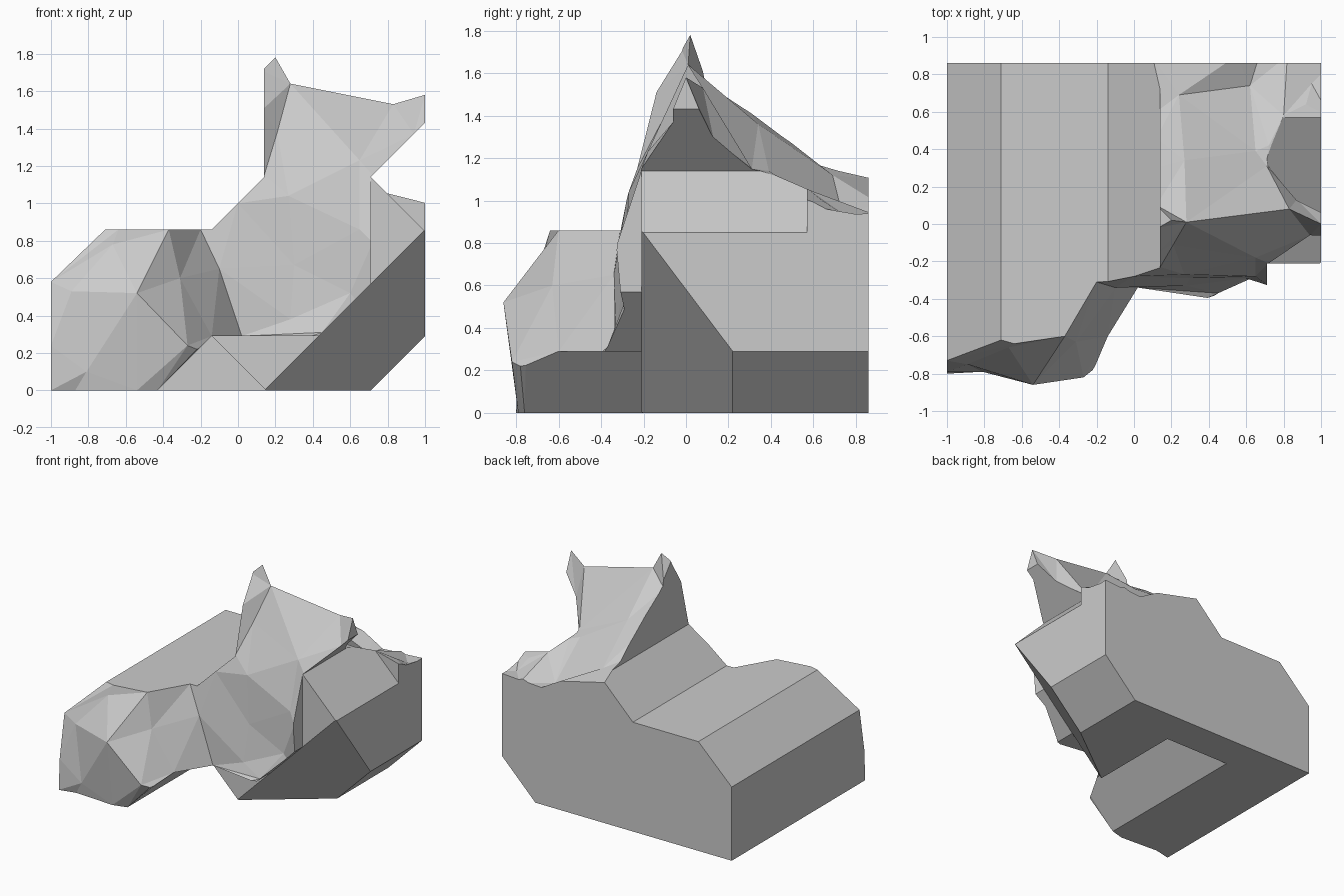
import bpy, bmesh
from mathutils import Vector
from mathutils.geometry import delaunay_2d_cdt

if "Cube" in bpy.data.objects:
    bpy.data.objects.remove(bpy.data.objects["Cube"])


def finish(bm, name):
    bmesh.ops.recalc_face_normals(bm, faces=bm.faces)
    mesh = bpy.data.meshes.new(name)
    bm.to_mesh(mesh)
    bm.free()
    ob = bpy.data.objects.new(name, mesh)
    bpy.context.collection.objects.link(ob)
    return ob


def sweep(name, points, move):
    """Solid from a flat outline moved along a vector."""
    bm = bmesh.new()
    face = bm.faces.new([bm.verts.new(p) for p in points])
    new = bmesh.ops.extrude_face_region(bm, geom=[face])["geom"]
    bmesh.ops.translate(bm, vec=move, verts=[v for v in new if isinstance(v, bmesh.types.BMVert)])
    return finish(bm, name)


def prism(name, outline, y0, y1):
    return sweep(name, [(x, y0, z) for x, z in outline], (0, y1 - y0, 0))


def field(name, points, cap, place):
    """Faceted relief solid: relief (u, v, h) triangulated, closed off at a cap."""
    uv, _, tris, origin, _, _ = delaunay_2d_cdt([Vector(p[:2]) for p in points], [], [], 0, 1e-5)
    bm = bmesh.new()
    vs = [bm.verts.new((p.x, p.y, points[o[0]][2])) for p, o in zip(uv, origin)]
    faces = [bm.faces.new([vs[i] for i in t]) for t in tris]
    new = bmesh.ops.extrude_face_region(bm, geom=faces, use_keep_orig=True)["geom"]
    for v in new:
        if isinstance(v, bmesh.types.BMVert):
            v.co.z = cap
    for v in bm.verts:
        v.co = place(*v.co)
    return finish(bm, name)


def boolean(ob, cutter, operation):
    mod = ob.modifiers.new(operation.lower(), 'BOOLEAN')
    mod.operation, mod.solver, mod.object = operation, 'EXACT', cutter
    bpy.context.view_layer.objects.active = ob
    bpy.ops.object.modifier_apply(modifier=mod.name)
    bpy.data.objects.remove(cutter)


# Main block: stepped and bevelled profile running front to back
cliff = prism("cliff_block", [
    (-1, 0), (.71, 0), (1, .29), (1, 2), (.14, 2), (.14, 1.14),
    (-.14, .86), (-.71, .86), (-1, .58)], -1, .86)

# Rugged front: (x, z, y)
front = [
    (-1.2, -.2, -.8), (1.2, -.2, -.3), (-1.2, 2, .3), (1.2, 2, .3),
    (-1, 0, -.8), (-.87, 0, -.77), (-.54, 0, -.79), (-.43, 0, -.76),
    (-1, .24, -.79), (-.81, .1, -.79), (-1, .58, -.73), (-.89, .53, -.75),
    (-.67, .78, -.66), (-.54, .52, -.86), (-.31, .6, -.63), (-.27, .24, -.82),
    (-.22, .22, -.78), (-.14, .29, -.6), (-.64, .86, -.64), (-.37, .86, -.6),
    (-.2, .86, -.31), (-.1, .65, -.34), (.02, .29, -.34), (.28, .38, -.33),
    (.45, .31, -.37), (.3, .67, -.29), (.27, 1.04, -.27), (.65, .86, -.28),
    (.6, .52, -.29), (.72, .79, -.33), (0, 1, -.28), (.14, 1.15, -.23),
    (.65, 1.23, -.18), (.72, 1.15, -.21), (1.1, 1.12, -.23), (.94, 1.37, -.06),
    (1, 1.58, 0), (.83, 1.53, .08), (.28, 1.64, .01), (.2, 1.78, .02),
    (.13, 1.71, -.02), (.13, 1.5, -.15), (.21, 1.38, -.11)]
boolean(cliff, field("front_relief", front, 2, lambda u, v, h: (u, h, v)), 'INTERSECT')

# Rugged summit and back slope: (x, y, z)
top = [
    (-1.2, -1.2, 3), (1.2, -1.2, 3), (-1.2, 1, 2.5), (1.2, 1, .96),
    (.13, -.02, 1.71), (.2, .02, 1.78), (.28, .01, 1.64), (.83, .08, 1.53),
    (1, 0, 1.58), (1.02, .06, 1.43), (.87, .13, 1.29), (.71, .31, 1.15),
    (.65, .39, 1.14), (.27, .34, 1.36), (.12, .1, 1.55), (.12, .3, 1.42),
    (.12, .46, 1.3), (.12, .6, 1.18), (.24, .69, 1.12), (.62, .74, .92),
    (.09, .9, 1.1), (.55, .9, .99), (.67, .9, .92), (.82, .9, .93),
    (.72, .42, 1.12), (.8, .58, 1.05), (1.1, .3, 1.05), (1.05, .57, .99),
    (.92, .64, 1.0), (.95, .75, .93)]
boolean(cliff, field("top_relief", top, -1, lambda u, v, h: (u, v, h)), 'INTERSECT')

# Triangular tunnel under the front
boolean(cliff, prism("tunnel", [(-.53, -.1), (-.14, .29), (.25, -.1)], -1.2, .57), 'DIFFERENCE')
# Undercut leaving the overhanging front bulge
boolean(cliff, prism("undercut", [
    (-.14, .29), (.43, .29), (.71, .57), (.71, 1.14), (1.3, 1.14), (1.3, -.1), (-.14, -.1)],
    -1.2, -.21), 'DIFFERENCE')
# Notch in the right side
boolean(cliff, prism("side_notch", [(.71, 1.14), (1.2, .65), (1.2, 1.63)], -1.2, .57), 'DIFFERENCE')
# Slanted cut across the lower right corner
corner = [(.14, -.3), (.14, -.21), (.71, .22), (.75, .22), (.75, -.3)]
boolean(cliff, sweep("corner_cut", [(x - .5, y, -.5) for x, y in corner], (2, 0, 2)), 'DIFFERENCE')
